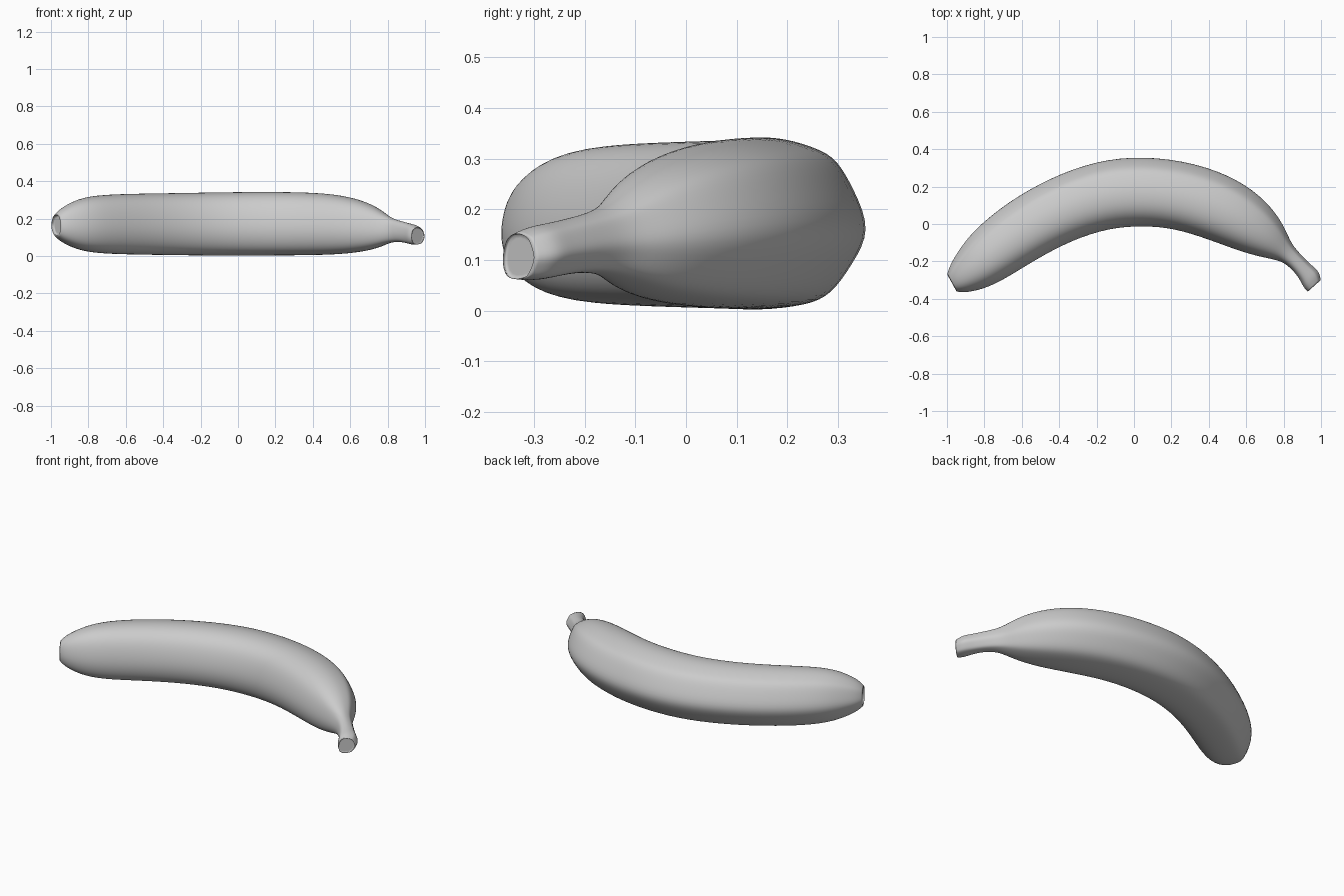
import bpy, bmesh
from mathutils import Vector

# Stations along the fruit: outer (x, y), inner (x, y), bottom z, top z
stations = [
    (-1.00, -.270, -.950, -.360, .110, .220),
    (-.988, -.220, -.915, -.368, .080, .252),
    (-.930, -.120, -.830, -.355, .038, .297),
    (-.850, -.018, -.720, -.314, .013, .326),
    (-.680, .123, -.530, -.192, .006, .334),
    (-.450, .256, -.330, -.085, .003, .337),
    (-.200, .347, -.130, -.021, .000, .341),
    (.050, .373, .050, -.009, .000, .344),
    (.330, .335, .220, -.024, .001, .344),
    (.560, .247, .400, -.083, .003, .338),
    (.710, .130, .550, -.140, .013, .312),
    (.790, .020, .670, -.175, .034, .270),
    (.825, -.060, .755, -.190, .060, .225),
    (.850, -.115, .805, -.208, .074, .200),
    (.905, -.175, .855, -.252, .075, .185),
    (.955, -.223, .892, -.305, .065, .173),
    (.992, -.252, .908, -.342, .058, .167),
    (1.00, -.300, .930, -.362, .062, .152),
]
# Rounded five-sided skin section: u from inner to outer, v from bottom to top
section = [(1.01, .46), (.92, .69), (.83, .87), (.73, .93), (.56, .99), (.40, 1.0),
           (.24, .965), (.10, .85), (.02, .63), (-.01, .40), (.03, .21), (.11, .08),
           (.24, .015), (.42, 0), (.67, .03), (.80, .09), (.91, .27)]

bm = bmesh.new()
rings = []
for ox, oy, ix, iy, lo, hi in stations:
    o, i = Vector((ox, oy, 0)), Vector((ix, iy, 0))
    rings.append([bm.verts.new(i.lerp(o, u) + Vector((0, 0, lo + v * (hi - lo))))
                  for u, v in section])
n = len(section)
for a, b in zip(rings, rings[1:]):
    for k in range(n):
        bm.faces.new((a[k], a[(k + 1) % n], b[(k + 1) % n], b[k]))

# Blossom tip and cut stem caps, slightly dished
crease = bm.edges.layers.float.new("crease_edge")
for ring, sink in ((rings[0], Vector((.015, .008, 0))), (rings[-1], Vector((-.006, .006, 0)))):
    cap = bm.faces.new(ring)
    for e in cap.edges:
        e[crease] = .7
    bmesh.ops.inset_region(bm, faces=[cap], thickness=.014)
    for v in cap.verts:
        v.co += sink
    bmesh.ops.poke(bm, faces=[cap])
bmesh.ops.recalc_face_normals(bm, faces=bm.faces)

mesh = bpy.data.meshes.new("banana")
bm.to_mesh(mesh)
bm.free()
banana = bpy.data.objects.new("banana", mesh)
bpy.context.collection.objects.link(banana)
for p in mesh.polygons:
    p.use_smooth = True
sub = banana.modifiers.new("smooth_skin", 'SUBSURF')
sub.levels = sub.render_levels = 2
